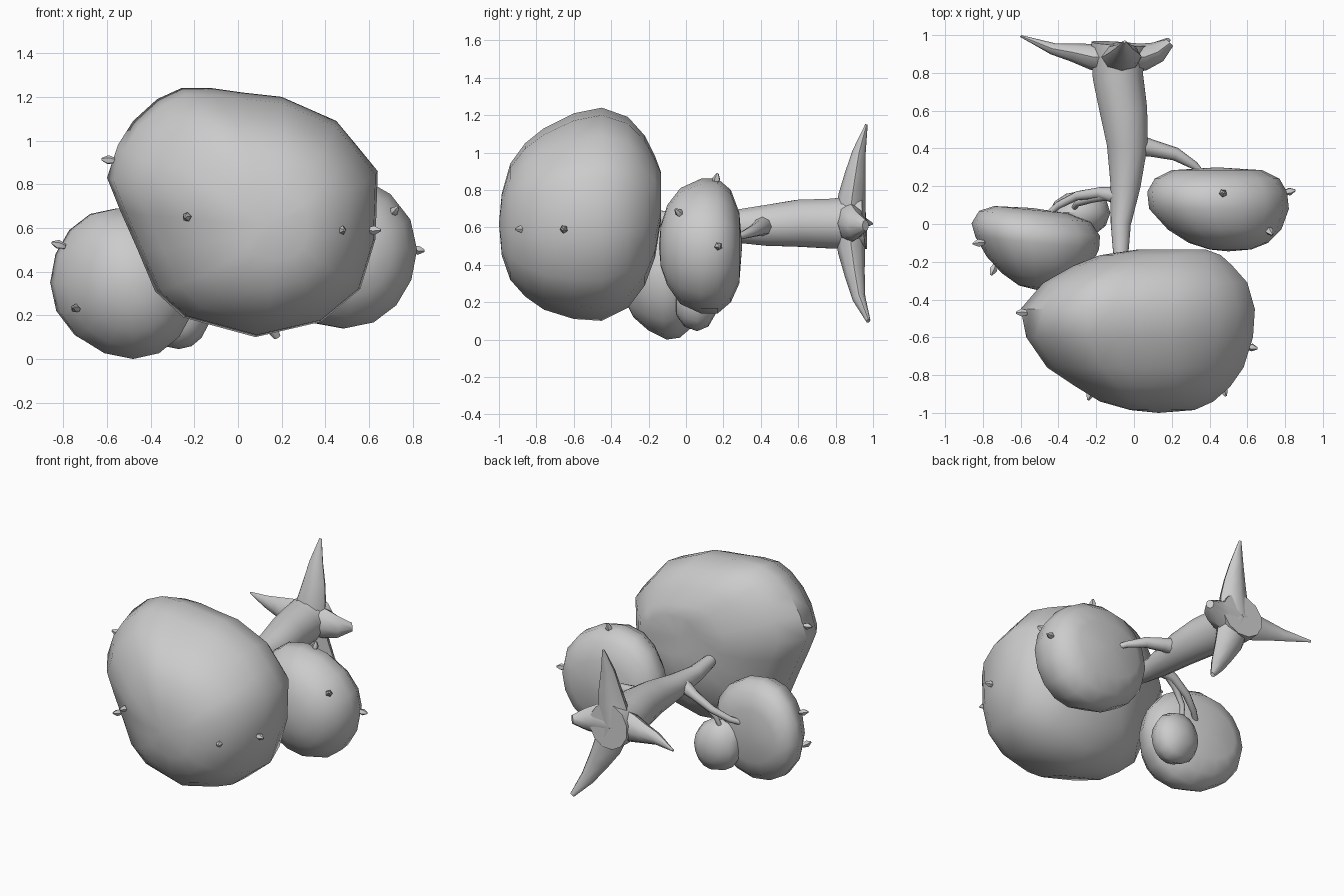
import bpy, bmesh, math
from mathutils import Vector


def finish(name, bm, angle=50):
    bmesh.ops.recalc_face_normals(bm, faces=bm.faces[:])
    me = bpy.data.meshes.new(name)
    bm.to_mesh(me)
    bm.free()
    ob = bpy.data.objects.new(name, me)
    bpy.context.collection.objects.link(ob)
    bpy.ops.object.select_all(action='DESELECT')
    ob.select_set(True)
    bpy.context.view_layer.objects.active = ob
    bpy.ops.object.shade_smooth_by_angle(angle=math.radians(angle))
    return ob


def skin(bm, rings, start, end):
    n = len(rings[0])
    loops = [[bm.verts.new(p) for p in r] for r in rings]
    for a, b in zip(loops, loops[1:]):
        for i in range(n):
            j = (i + 1) % n
            bm.faces.new((a[i], a[j], b[j], b[i]))
    for loop, p in ((loops[0], start), (loops[-1], end)):
        v = bm.verts.new(p)
        for i in range(n):
            bm.faces.new((loop[i], loop[(i + 1) % n], v))


# Foliage: a front outline (-1..1) fitted into boxes (y, xmin, xmax, zmin, zmax)
def foliage(name, outline, slices, start, end, shear=0.0):
    bm = bmesh.new()
    rings = [[((x0 + x1) / 2 + u * (x1 - x0) / 2, y - shear * u * (x1 - x0) / 2,
               (z0 + z1) / 2 + v * (z1 - z0) / 2)
              for u, v in outline] for y, x0, x1, z0, z1 in slices]
    skin(bm, rings, start, end)
    return finish(name, bm)


# Tapered limb along points (x, y, z, radius); flat squeezes it in y
def limb(name, pts, sides=10, flat=1.0):
    bm = bmesh.new()
    ps = [Vector(p[:3]) for p in pts]
    tang = [(ps[min(i + 1, len(ps) - 1)] - ps[max(i - 1, 0)]).normalized()
            for i in range(len(ps))]
    side = tang[0].orthogonal().normalized()
    rings = []
    for i, p in enumerate(ps):
        if i:
            side = tang[i - 1].rotation_difference(tang[i]) @ side
        other = tang[i].cross(side)
        ring = []
        for k in range(sides):
            a = k * math.tau / sides
            d = pts[i][3] * (side * math.cos(a) + other * math.sin(a))
            d.y *= flat
            ring.append(p + d)
        rings.append(ring)
    skin(bm, rings, ps[0], ps[-1])
    return finish(name, bm)


# Main crown
crown_px = [(-.26, 1.24), (-.12, 1.24), (.02, 1.22), (.2, 1.2), (.45, 1.09), (.55, .97),
            (.64, .86), (.63, .55), (.56, .32), (.38, .17), (.08, .1), (-.25, .19),
            (-.38, .31), (-.46, .5), (-.54, .68), (-.6, .83), (-.55, .98), (-.48, 1.09),
            (-.37, 1.19)]
crown = [((x - .02) / .62, (z - .67) / .57) for x, z in crown_px]
foliage("main_foliage", crown, [
    (-.985, -.02, .32, .45, .78), (-.94, -.18, .42, .32, .94), (-.86, -.31, .51, .23, 1.05),
    (-.76, -.46, .58, .16, 1.13), (-.6, -.57, .63, .11, 1.21), (-.45, -.6, .64, .1, 1.24),
    (-.31, -.48, .6, .17, 1.19), (-.22, -.32, .52, .29, 1.09), (-.165, -.18, .46, .44, .98),
    (-.135, .02, .38, .63, .9)],
    (.13, -1, .62), (.15, -.16, .75))

# Side pads
N = 16
tilted = [(math.cos(a) - .1 * math.sin(a) ** 3, math.sin(a))
          for a in (k * math.tau / N for k in range(N))]
foliage("left_foliage", tilted, [
    (-.335, -.61, -.41, .23, .46), (-.28, -.7, -.3, .12, .57), (-.2, -.78, -.23, .05, .64),
    (-.1, -.84, -.185, 0, .69), (-.03, -.86, -.18, .01, .69), (.04, -.82, -.23, .07, .63),
    (.075, -.74, -.34, .17, .53)], (-.51, -.35, .35), (-.54, .085, .35), shear=.1)
foliage("right_foliage", tilted, [
    (-.135, .4, .62, .39, .61), (-.1, .29, .71, .29, .72), (-.03, .18, .78, .19, .81),
    (.08, .08, .82, .14, .86), (.17, .07, .81, .14, .86), (.24, .11, .77, .2, .8),
    (.285, .2, .68, .3, .68)], (.5, -.145, .5), (.44, .3, .5))
foliage("small_foliage", tilted, [
    (-.05, -.36, -.2, .13, .3), (-.01, -.42, -.15, .07, .37), (.06, -.45, -.125, .045, .4),
    (.12, -.42, -.145, .07, .37), (.16, -.36, -.2, .14, .3)],
    (-.28, -.065, .22), (-.28, .175, .22))

# Trunk
limb("trunk", [(-.08, .955, .63, .15), (-.085, .88, .625, .145), (-.085, .78, .62, .138),
               (-.055, .6, .622, .13), (-.035, .42, .61, .112), (-.045, .2, .605, .082),
               (-.07, 0, .625, .055), (-.07, -.12, .645, .045), (-.07, -.2, .66, .035)], 12)

# Flattened roots spreading from the trunk base
base = (-.08, .875, .63, .12)
for name, pts in {
    "upper_root": [(-.06, .888, .77, .1), (-.055, .905, .88, .078), (-.055, .925, 1.0, .05),
                   (-.05, .965, 1.15, .009)],
    "left_root": [(-.22, .885, .63, .095), (-.32, .908, .63, .068), (-.43, .928, .63, .042),
                  (-.6, .995, .62, .007)],
    "lower_root": [(-.03, .885, .47, .1), (.03, .902, .35, .075), (.1, .925, .22, .048),
                   (.18, .975, .1, .016)],
    "right_root": [(.05, .885, .62, .1), (.12, .91, .61, .075), (.19, .96, .61, .03)],
}.items():
    limb(name, [base] + pts, 8, .72)

# Branches carrying the side pads
limb("right_branch", [(0, .42, .61, .06), (.1, .4, .6, .045), (.22, .37, .585, .035),
                      (.32, .31, .56, .022), (.38, .24, .54, .016)], 8)
limb("left_branch", [(-.08, .15, .61, .05), (-.18, .165, .57, .03), (-.3, .15, .5, .024),
                     (-.4, .1, .44, .02), (-.48, .03, .4, .016)], 8)
limb("small_branch", [(-.14, .155, .59, .03), (-.22, .135, .53, .022), (-.3, .11, .44, .018),
                      (-.32, .08, .35, .014)], 8)

# Tiny leaf tips standing on the foliage: (position, direction)
tips = [((-.58, -.47, .91), (-1, 0, .1)), ((-.23, -.89, .65), (-.3, -1, 0)),
        ((.47, -.87, .59), (.4, -1, 0)), ((.61, -.65, .59), (1, -.2, 0)),
        ((-.81, -.1, .52), (-1, -.1, .3)), ((-.74, -.23, .23), (-.4, -1, .2)),
        ((.81, .17, .5), (1, .2, -.1)), ((.71, -.03, .67), (.5, -.6, .6)),
        ((.47, .16, .845), (.1, .2, 1))]
for i, (p, d) in enumerate(tips):
    p, d = Vector(p), Vector(d).normalized()
    limb(f"leaf_tip_{i + 1}", [(*(p + d * t), r) for t, r in
                               ((-.02, .012), (.015, .022), (.045, .006))], 5)
